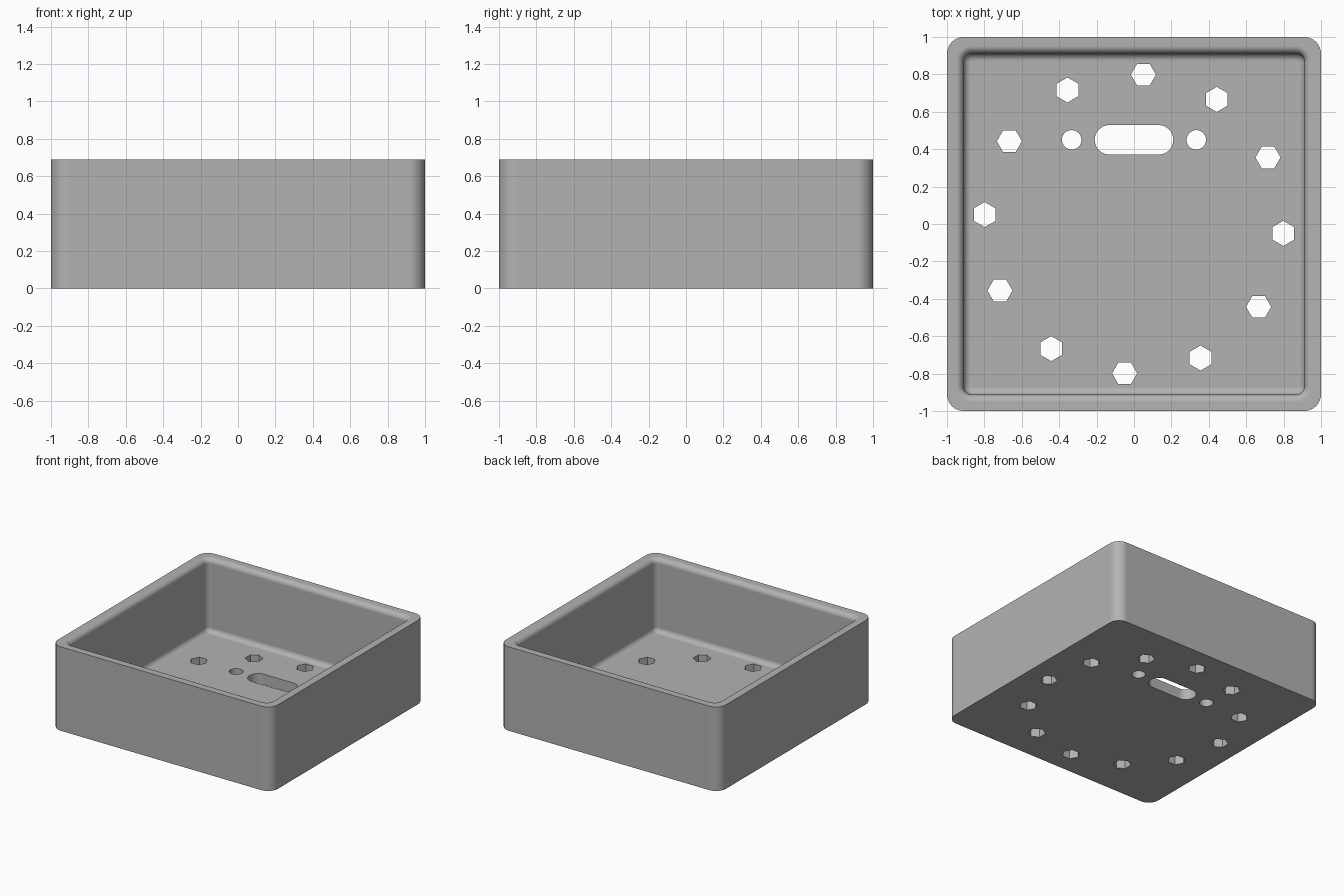
import bpy, bmesh
from math import sin, cos, pi, radians

if "Cube" in bpy.data.objects:
    bpy.data.objects.remove(bpy.data.objects["Cube"], do_unlink=True)

HEIGHT, FLOOR = 0.69, 0.088
INNER, FILLET, INNER_CORNER = 0.912, 0.04, 0.045
OUTER_CORNER = 0.09
STEPS = 8

grey = bpy.data.materials.new("plain grey")
grey.use_nodes = True
grey.diffuse_color = (0.45, 0.45, 0.45, 1)
grey.node_tree.nodes["Principled BSDF"].inputs["Base Color"].default_value = grey.diffuse_color


def add_object(name, bm):
    bmesh.ops.recalc_face_normals(bm, faces=bm.faces)
    mesh = bpy.data.meshes.new(name)
    bm.to_mesh(mesh)
    bm.free()
    mesh.materials.append(grey)
    obj = bpy.data.objects.new(name, mesh)
    bpy.context.collection.objects.link(obj)
    return obj


def rounded_outline(half_x, half_y, radius, steps):
    """Outline of a rectangle with round corners, counter-clockwise."""
    points = []
    for k, (sx, sy) in enumerate([(1, 1), (-1, 1), (-1, -1), (1, -1)]):
        for i in range(steps + 1):
            a = (k + i / steps) * pi / 2
            points.append((sx * (half_x - radius) + radius * cos(a),
                           sy * (half_y - radius) + radius * sin(a)))
    return points


def loft(bm, rings):
    """Skin a stack of (outline, z) rings and cap both ends."""
    loops = [[bm.verts.new((x, y, z)) for x, y in pts] for pts, z in rings]
    for lower, upper in zip(loops, loops[1:]):
        for i in range(len(lower)):
            j = (i + 1) % len(lower)
            bm.faces.new((lower[i], lower[j], upper[j], upper[i]))
    bm.faces.new(loops[0][::-1])
    bm.faces.new(loops[-1])


def square_ring(half, radius, z):
    return rounded_outline(half, half, radius, STEPS), z


# Tray: outer wall, rim with rounded inner lip, inner wall, filleted floor
rings = [square_ring(1, OUTER_CORNER, 0), square_ring(1, OUTER_CORNER, HEIGHT)]
for i in range(STEPS + 1):
    a = i / STEPS * pi / 2
    out = FILLET * (1 - sin(a))
    rings.append(square_ring(INNER + out, INNER_CORNER + out,
                             HEIGHT - FILLET * (1 - cos(a))))
for i in range(STEPS + 1):
    a = i / STEPS * pi / 2
    inset = FILLET * (1 - cos(a))
    rings.append(square_ring(INNER - inset, INNER_CORNER - inset,
                             FLOOR + FILLET * (1 - sin(a))))
bm = bmesh.new()
loft(bm, rings)
tray = add_object("tray", bm)

# Floor openings: ring of hexagons, long slot and two round holes
cutter_bm = bmesh.new()


def punch(points):
    loft(cutter_bm, [(points, -0.1), (points, 0.2)])


def polygon(x, y, radius, sides, turn=0):
    return [(x + radius * cos(turn + 2 * pi * i / sides),
             y + radius * sin(turn + 2 * pi * i / sides)) for i in range(sides)]


for k in range(12):
    a = radians(30 * k - 3.6)
    turn = pi / 6 if k % 2 == 0 else 0
    punch(polygon(0.8 * cos(a), 0.8 * sin(a), 0.067, 6, turn))
for side in (-1, 1):
    punch(polygon(side * 0.333, 0.45, 0.052, 32))
slot = rounded_outline(0.21, 0.079, 0.0785, STEPS)
punch([(x, y + 0.45) for x, y in slot])
cutter = add_object("floor_hole_cutter", cutter_bm)
cutter.hide_render = True

# Cut the holes, then shade the fillets smooth with flat walls
bpy.context.view_layer.objects.active = tray
tray.select_set(True)
cut = tray.modifiers.new("floor holes", "BOOLEAN")
cut.operation = "DIFFERENCE"
cut.solver = "EXACT"
cut.object = cutter
bpy.ops.object.modifier_apply(modifier=cut.name)
bpy.data.objects.remove(cutter, do_unlink=True)
bpy.ops.object.shade_smooth_by_angle(angle=radians(30))
weighted = tray.modifiers.new("flat walls", "WEIGHTED_NORMAL")
weighted.keep_sharp = True
